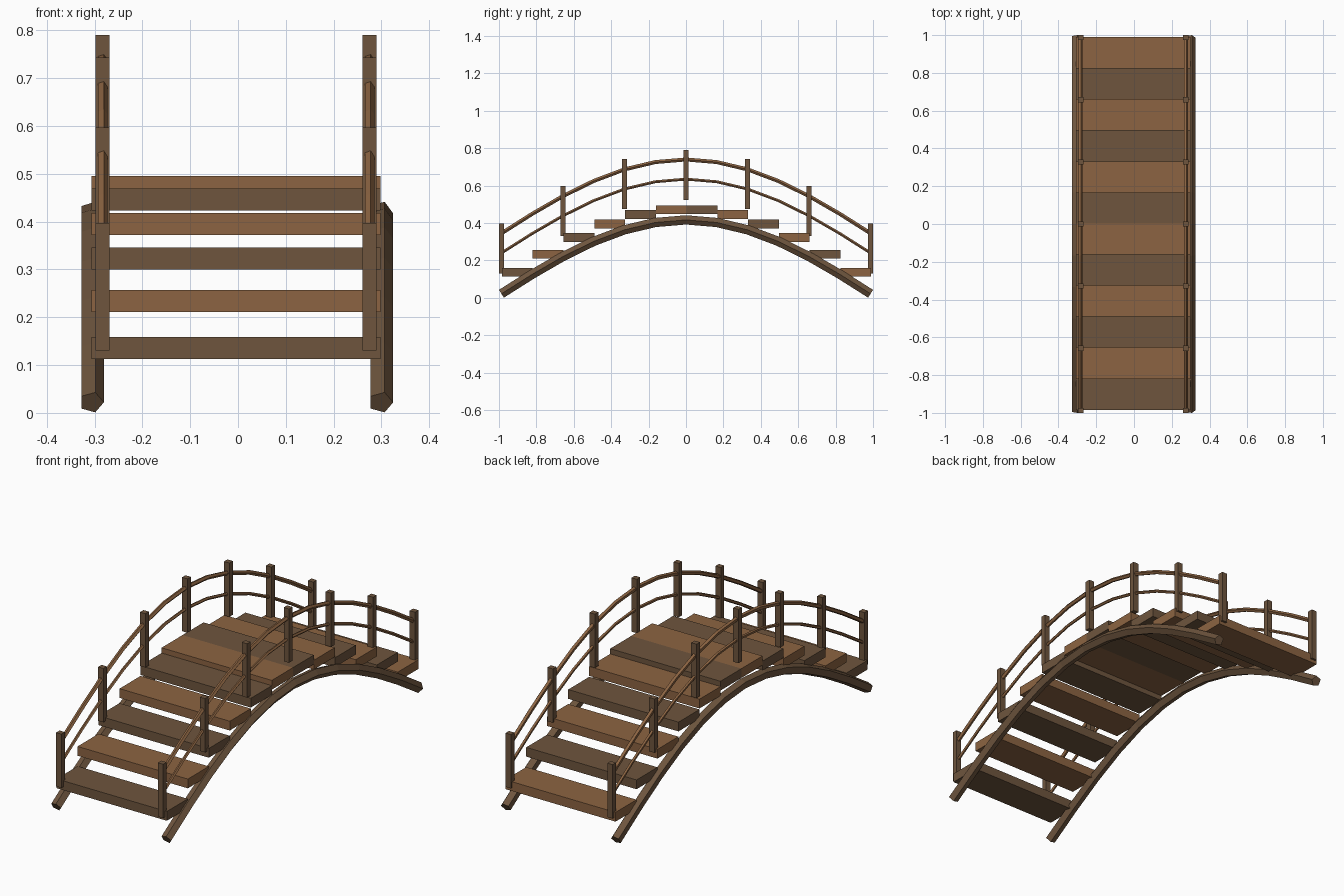
import bpy, bmesh, math
from mathutils import Vector

if "Cube" in bpy.data.objects:
    bpy.data.objects.remove(bpy.data.objects["Cube"])

XC = -0.004      # structure sits slightly off centre because the pentagon rods bulge outward
STEP = 0.1645    # plank pitch


def material(name, rgb):
    m = bpy.data.materials.new(name)
    m.diffuse_color = (*rgb, 1)
    m.use_nodes = True
    m.node_tree.nodes["Principled BSDF"].inputs["Base Color"].default_value = m.diffuse_color
    return m


DARK = material("dark_wood", (0.156, 0.091, 0.048))
LIGHT = material("light_wood", (0.262, 0.127, 0.054))

# Half of the arch profile (height at each pitch from the crown), mirrored in y
HALF = [0.417, 0.403, 0.364, 0.302, 0.221, 0.126, 0.022]
ARCH = [Vector((0, i * STEP, HALF[abs(i)])) for i in range(-6, 7)]


def finish(bm, name, mat):
    bmesh.ops.recalc_face_normals(bm, faces=bm.faces)
    me = bpy.data.meshes.new(name)
    bm.to_mesh(me)
    bm.free()
    ob = bpy.data.objects.new(name, me)
    me.materials.append(mat)
    bpy.context.collection.objects.link(ob)
    return ob


def box(name, centre, size, mat):
    bm = bmesh.new()
    bmesh.ops.create_cube(bm, size=1)
    for v in bm.verts:
        v.co = Vector(centre) + Vector([a * b for a, b in zip(v.co, size)])
    return finish(bm, name, mat)


def rod(name, x, lift, r, mat):
    """Five-sided rod swept along the arch, raised by lift."""
    bm = bmesh.new()
    rings = []
    for i, p in enumerate(ARCH):
        t = (ARCH[min(i + 1, 12)] - ARCH[max(i - 1, 0)]).normalized()
        n = Vector((0, -t.z, t.y))
        c = p + Vector((x, 0, lift))
        rings.append([bm.verts.new(c + Vector((r * math.cos(a), 0, 0)) + n * r * math.sin(a))
                      for a in (k * math.tau / 5 for k in range(5))])
    for a, b in zip(rings, rings[1:]):
        for k in range(5):
            j = (k + 1) % 5
            bm.faces.new((a[k], a[j], b[j], b[k]))
    bm.faces.new(rings[0])
    bm.faces.new(rings[-1])
    return finish(bm, name, mat)


# Deck planks, alternating colours
PLANK_Z = [0.472, 0.446, 0.395, 0.323, 0.234, 0.136]
for i in range(12):
    k = i - 6 if i > 5 else 5 - i
    box(f"plank_{i + 1}", (XC, (i - 5.5) * STEP + 0.003, PLANK_Z[k]),
        (0.605, STEP, 0.046), LIGHT if i % 2 else DARK)

# Beams, posts and rails on both sides
POST_TOP = [0.79, 0.743, 0.597, 0.397]
for side, s in (("left", -1), ("right", 1)):
    rod(f"beam_{side}", s * 0.3025 + XC, 0, 0.026, DARK)
    for i in range(-3, 4):
        box(f"post_{side}_{i + 4}", (s * 0.279 + XC, i * 2 * STEP, POST_TOP[abs(i)] - 0.1335),
            (0.029, 0.027, 0.267), DARK)
    rod(f"upper_rail_{side}", s * 0.279 + XC - 0.001, 0.323, 0.011, LIGHT)
    rod(f"lower_rail_{side}", s * 0.279 + XC - 0.001, 0.218, 0.008, LIGHT)
